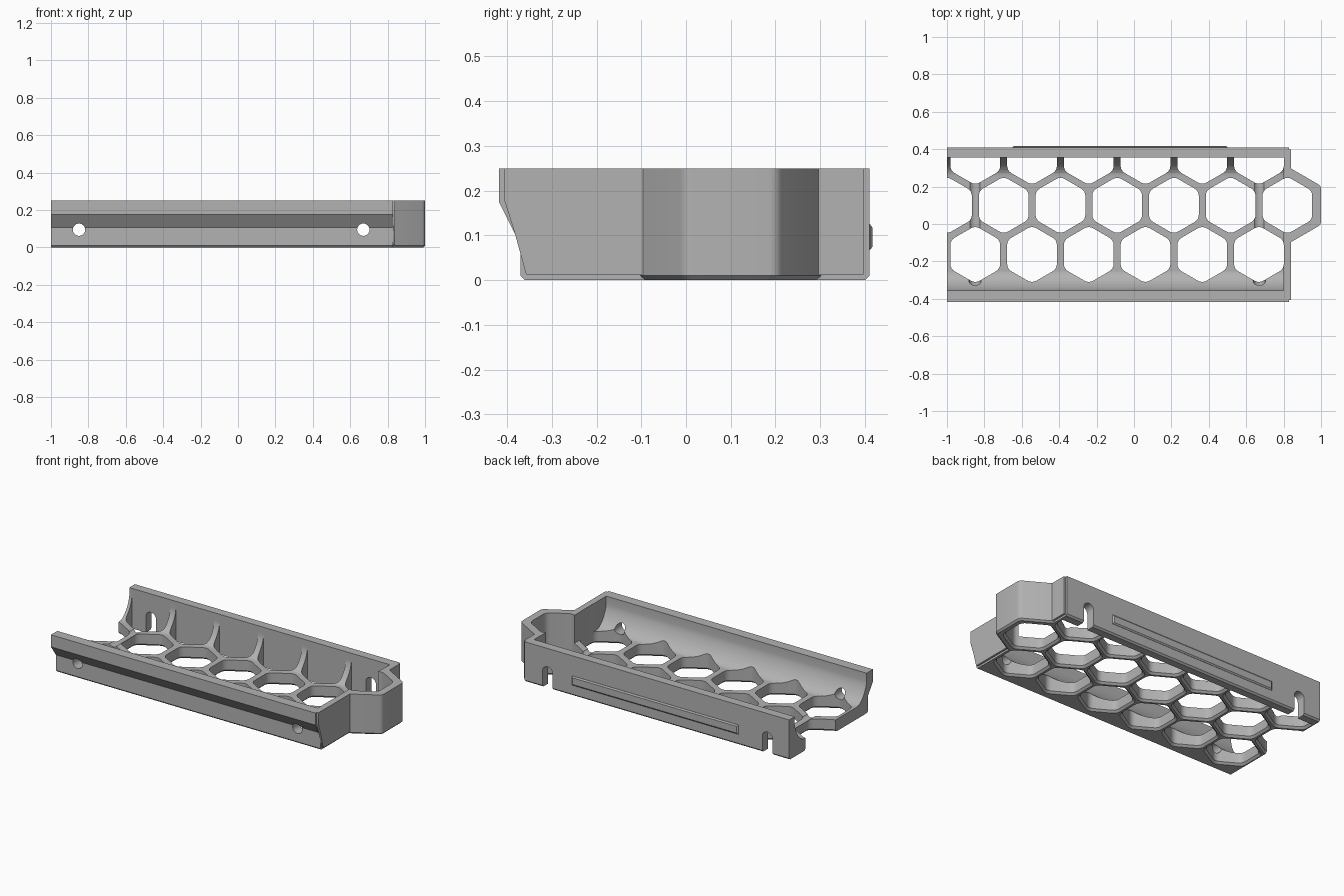
import bpy, bmesh, math

if "Cube" in bpy.data.objects:
    bpy.data.objects.remove(bpy.data.objects["Cube"])

PITCH, FLOOR, TOP = 0.3033, 0.075, 0.25
SCREW_X = (-0.85, 0.67)

grey = bpy.data.materials.new("plain grey")
grey.use_nodes = True
grey.diffuse_color = (0.45, 0.45, 0.45, 1)
grey.node_tree.nodes["Principled BSDF"].inputs["Base Color"].default_value = (0.45, 0.45, 0.45, 1)


def loft(bm, rings):
    """Closed solid through rings with equal point counts."""
    loops = [[bm.verts.new(p) for p in ring] for ring in rings]
    n = len(loops[0])
    for a, b in zip(loops, loops[1:]):
        for i in range(n):
            j = (i + 1) % n
            bm.faces.new((a[i], a[j], b[j], b[i]))
    bm.faces.new(loops[0][::-1])
    bm.faces.new(loops[-1])


def make(name, bm):
    bmesh.ops.recalc_face_normals(bm, faces=bm.faces)
    mesh = bpy.data.meshes.new(name)
    bm.to_mesh(mesh)
    bm.free()
    mesh.materials.append(grey)
    obj = bpy.data.objects.new(name, mesh)
    bpy.context.collection.objects.link(obj)
    return obj


def combine(target, tool, operation):
    mod = target.modifiers.new(tool.name, "BOOLEAN")
    mod.operation, mod.object, mod.solver = operation, tool, "EXACT"
    bpy.context.view_layer.objects.active = target
    bpy.ops.object.modifier_apply(modifier=mod.name)
    bpy.data.objects.remove(tool)


def along_x(profile, x0, x1):
    return [[(x, y, z) for y, z in profile] for x in (x0, x1)]


def hexagon(cx, cy, apothem, radius, z, y_max=9):
    """Pointy-top hexagon with rounded corners."""
    pts = []
    reach = (apothem - radius) / math.cos(math.pi / 6)
    for k in range(6):
        corner = math.radians(30 + 60 * k)
        for s in range(-2, 3):
            t = corner + math.radians(15 * s)
            pts.append((cx + reach * math.cos(corner) + radius * math.cos(t),
                        min(cy + reach * math.sin(corner) + radius * math.sin(t), y_max), z))
    return pts


# Outer block with an undercut front and a chamfered base
bm = bmesh.new()
outer = [(-0.36, 0), (-0.37, 0.01), (-0.37, 0.107), (-0.418, 0.175),
         (-0.418, TOP), (0.41, TOP), (0.41, 0.01), (0.4, 0)]
loft(bm, along_x(outer, -1, 0.84))
end_edges = [e for e in bm.edges if all(v.co.x > 0.8 for v in e.verts)
             and not all(v.co.z > TOP - 0.01 for v in e.verts)]
bmesh.ops.bevel(bm, geom=end_edges, offset=0.012, segments=2, affect="EDGES")
tray = make("honeycomb_tray", bm)

# Interlocking hexagonal end
bm = bmesh.new()
loft(bm, [hexagon(0.82, 0.1, a, 0.03, z) for z, a in ((0, 0.17), (0.01, 0.18), (TOP, 0.18))])
combine(tray, make("end_lobe", bm), "UNION")

# Inner channel with concave ramps between floor and walls
bm = bmesh.new()
ramp = []
for i in range(9):
    t = math.pi / 2 * i / 8
    ramp.append((0.355 - 0.1 * (1 - math.cos(t)) ** 0.85,
                 0.2 - (0.2 - FLOOR) * math.sin(t) ** 1.15))
channel = [(-0.355, 0.4)] + [(-y, z) for y, z in ramp] + ramp[::-1] + [(0.355, 0.4)]
loft(bm, along_x(channel, -1.2, 0.8))
combine(tray, make("channel_cutter", bm), "DIFFERENCE")

# Honeycomb openings with chamfered lower rims
bm = bmesh.new()
rows = [(0.82, 0.1, 7, 9), (0.668, -0.163, 6, 9), (0.668, 0.362, 6, 0.355)]
for start, cy, count, limit in rows:
    for k in range(count):
        loft(bm, [hexagon(start - k * PITCH, cy, a, 0.045, z, limit)
                  for z, a in ((-0.02, 0.145), (0, 0.145), (0.012, 0.133), (0.4, 0.133))])
combine(tray, make("cell_cutter", bm), "DIFFERENCE")

# Round screw holes through the front, grooving the webs behind
bm = bmesh.new()
for cx in SCREW_X:
    circle = [(cx + 0.033 * math.cos(i * math.pi / 12), 0.095 + 0.033 * math.sin(i * math.pi / 12))
              for i in range(24)]
    loft(bm, [[(x, y, z) for x, z in circle] for y in (-0.5, 0.3)])
combine(tray, make("screw_cutter", bm), "DIFFERENCE")

# Arched slots in the back wall, open at the bottom
bm = bmesh.new()
for cx in SCREW_X:
    arch = [(cx + 0.035, -0.1)]
    arch += [(cx + 0.035 * math.cos(i * math.pi / 12), 0.1 + 0.035 * math.sin(i * math.pi / 12))
             for i in range(13)]
    arch += [(cx - 0.035, -0.1)]
    loft(bm, [[(x, y, z) for x, z in arch] for y in (0.29, 0.5)])
combine(tray, make("slot_cutter", bm), "DIFFERENCE")

# Raised rail on the back
bm = bmesh.new()
loft(bm, [[(-0.65 + d, y, 0.067 + d), (0.5 - d, y, 0.067 + d),
           (0.5 - d, y, 0.125 - d), (-0.65 + d, y, 0.125 - d)]
          for y, d in ((0.405, 0), (0.411, 0), (0.417, 0.008))])
make("back_rail", bm)

# Smooth the curved surfaces and keep the hard edges
bpy.ops.object.select_all(action="DESELECT")
tray.select_set(True)
bpy.context.view_layer.objects.active = tray
bpy.ops.object.shade_smooth_by_angle(angle=math.radians(30))
